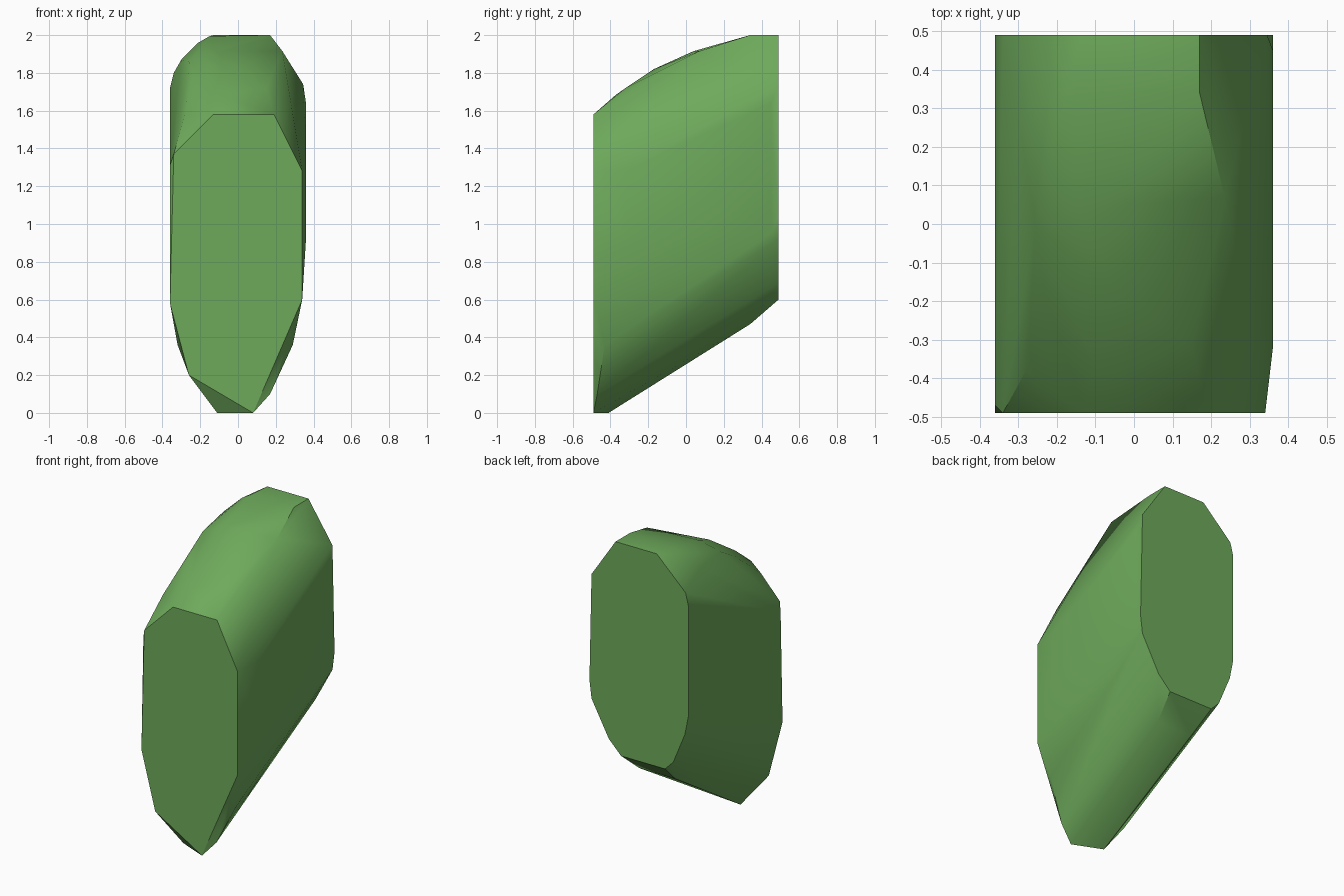
import bpy, bmesh, math

cube = bpy.data.objects.get("Cube")
if cube:
    bpy.data.objects.remove(cube, do_unlink=True)

# One plain green material
GREEN = (0.155, 0.40, 0.105, 1.0)
mat = bpy.data.materials.new("leaf green")
mat.use_nodes = True
mat.diffuse_color = GREEN
bsdf = mat.node_tree.nodes["Principled BSDF"]
bsdf.inputs["Base Color"].default_value = GREEN
bsdf.inputs["Roughness"].default_value = 0.8

HALF_DEPTH = 0.49

# Flat front end, as (x, z)
front_end = [(-0.13, 1.58), (0.19, 1.58), (0.34, 1.28), (0.34, 0.60),
             (0.08, 0.0), (-0.26, 0.20), (-0.36, 0.58), (-0.34, 1.37)]

# Flat back end, as (x, z)
back_end = [(-0.13, 2.0), (0.17, 2.0), (0.345, 1.74), (0.36, 1.04),
            (0.345, 0.92), (0.22, 0.69), (0.13, 0.60), (-0.19, 0.60),
            (-0.25, 0.66), (-0.335, 0.865), (-0.36, 0.99),
            (-0.36, 1.72), (-0.34, 1.80)]

# Rounded crown between the two ends
crown = [(0.17, 0.34, 2.0), (0.235, 0.07, 1.915), (0.15, -0.32, 1.72),
         (-0.15, 0.34, 1.995), (-0.21, 0.34, 1.96), (-0.255, 0.0, 1.86),
         (-0.12, 0.04, 1.915), (-0.05, -0.17, 1.82), (-0.235, -0.17, 1.76),
         (-0.10, -0.37, 1.685), (-0.28, -0.38, 1.58), (-0.30, 0.28, 1.87)]

# Slight swelling of the flanks
flanks = [(0.36, 0.45, 1.64), (0.36, 0.45, 0.95), (0.36, -0.32, 1.28),
          (0.36, -0.32, 0.92), (-0.36, -0.47, 1.31)]

# Slanted underside and its chipped front corner
underside = [(-0.11, -0.41, 0.0), (-0.25, -0.39, 0.19), (-0.32, -0.42, 0.36),
             (0.17, -0.47, 0.10), (0.29, -0.43, 0.36),
             (0.10, 0.34, 0.47), (-0.16, 0.34, 0.47)]

points = [(x, -HALF_DEPTH, z) for x, z in front_end]
points += [(x, HALF_DEPTH, z) for x, z in back_end]
points += crown + flanks + underside

# Wrap the sections in one convex skin
bm = bmesh.new()
for p in points:
    bm.verts.new(p)
bmesh.ops.convex_hull(bm, input=bm.verts[:])
bmesh.ops.delete(bm, geom=[v for v in bm.verts if not v.link_faces], context='VERTS')
bmesh.ops.dissolve_limit(bm, angle_limit=math.radians(0.5),
                         verts=bm.verts[:], edges=bm.edges[:])
bmesh.ops.recalc_face_normals(bm, faces=bm.faces[:])

mesh = bpy.data.meshes.new("slanted_block")
bm.to_mesh(mesh)
bm.free()
mesh.materials.append(mat)
block = bpy.data.objects.new("slanted_block", mesh)
bpy.context.collection.objects.link(block)

# Smooth body with crisp flat ends
bpy.ops.object.select_all(action='DESELECT')
block.select_set(True)
bpy.context.view_layer.objects.active = block
bpy.ops.object.shade_smooth_by_angle(angle=math.radians(35))
ends = [f for f in mesh.polygons if abs(f.normal.y) > 0.99]
for f in ends:
    f.use_smooth = False
end_edges = {k for f in ends for k in f.edge_keys}
for e in mesh.edges:
    if e.key in end_edges:
        e.use_edge_sharp = True
